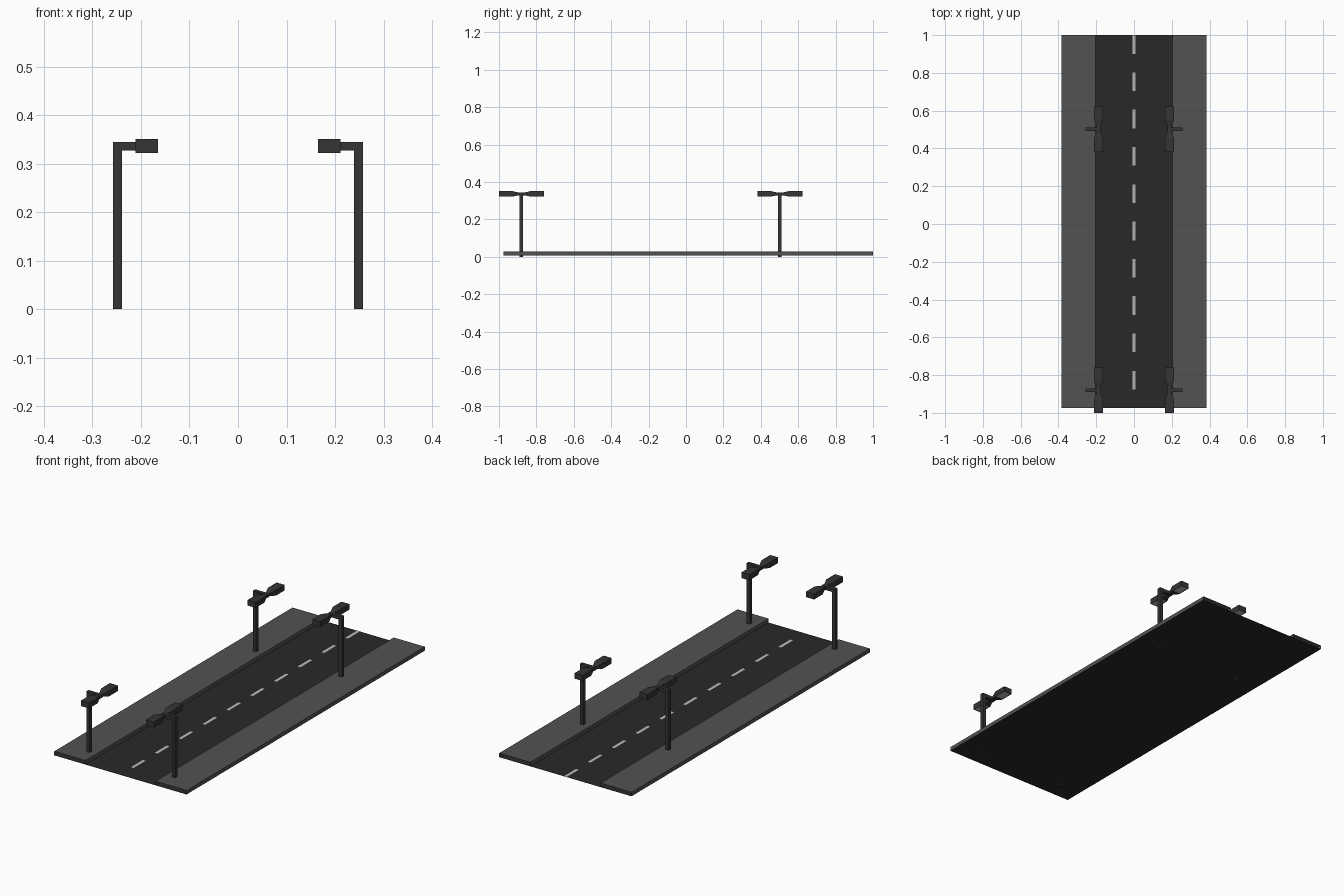
import bpy, bmesh

if "Cube" in bpy.data.objects:
    bpy.data.objects.remove(bpy.data.objects["Cube"])

Y0, Y1 = -0.975, 1.0          # road ends
ZR, ZS = 0.008, 0.029         # road level, pavement level
SEG = (Y1 - Y0) / 20          # dash length


def material(name, v):
    m = bpy.data.materials.new(name)
    m.diffuse_color = (v, v, v, 1)
    m.use_nodes = True
    m.node_tree.nodes["Principled BSDF"].inputs["Base Color"].default_value = m.diffuse_color
    return m


asphalt = material("asphalt", 0.022)
concrete = material("concrete", 0.085)
paint = material("paint", 0.5)
metal = material("dark_metal", 0.035)
glass = material("lamp_glass", 0.5)


def finish(name, bm, *mats):
    me = bpy.data.meshes.new(name)
    bm.to_mesh(me)
    bm.free()
    ob = bpy.data.objects.new(name, me)
    for m in mats:
        me.materials.append(m)
    bpy.context.collection.objects.link(ob)
    return ob


def add_loft(bm, rings, caps=True):
    """Join successive rings of points with quads, optionally capping both ends."""
    vs = [[bm.verts.new(p) for p in r] for r in rings]
    n = len(vs[0])
    for a, b in zip(vs, vs[1:]):
        for i in range(n):
            j = (i + 1) % n
            bm.faces.new((a[i], a[j], b[j], b[i]))
    if caps:
        bm.faces.new(vs[0][::-1])
        bm.faces.new(vs[-1])
    bmesh.ops.recalc_face_normals(bm, faces=bm.faces)


def add_rect(bm, x0, x1, y0, y1, z):
    bm.faces.new([bm.verts.new(p) for p in
                  ((x0, y0, z), (x1, y0, z), (x1, y1, z), (x0, y1, z))])


# Road sheet running under both pavements
bm = bmesh.new()
add_rect(bm, -0.384, 0.384, Y0, Y1, ZR)
finish("road", bm, asphalt)

# Dashed centre line
bm = bmesh.new()
for k in range(10):
    top = Y1 - 2 * k * SEG
    add_rect(bm, -0.008, 0.008, top - SEG, top, ZR + 0.001)
finish("centre_line", bm, paint)

# Pavements: kerb face, top and outer face, open at the ends
for side, label in ((-1, "left"), (1, "right")):
    bm = bmesh.new()
    prof = [(0.204, ZR), (0.204, ZS), (0.384, ZS), (0.384, ZR)]
    rows = [[bm.verts.new((side * x, y, z)) for x, z in prof] for y in (Y0, Y1)]
    for i in range(3):
        f = [rows[0][i], rows[0][i + 1], rows[1][i + 1], rows[1][i]]
        bm.faces.new(f if side > 0 else f[::-1])
    finish("pavement_" + label, bm, concrete)


def lamp_post(side, yc, label):
    # Square post with mitred arm
    bm = bmesh.new()
    h = 0.0095
    path = [((0.258, 0), (0.239, 0)),
            ((0.258, 0.345), (0.239, 0.327)),
            ((0.178, 0.345), (0.178, 0.327))]
    rings = [[(side * o[0], yc - h, o[1]), (side * i[0], yc - h, i[1]),
              (side * i[0], yc + h, i[1]), (side * o[0], yc + h, o[1])]
             for o, i in path]
    add_loft(bm, rings)
    finish("lamp_post_" + label, bm, metal)

    # Double head: two boxes tapering to a narrow neck
    bm = bmesh.new()
    wide, neck = (0.0232, 0.322, 0.351), (0.0115, 0.329, 0.344)
    sections = [(-0.12, wide), (-0.048, wide), (-0.016, neck),
                (0.016, neck), (0.048, wide), (0.12, wide)]
    xc = side * 0.188
    rings = [[(xc - w, yc + y, a), (xc + w, yc + y, a),
              (xc + w, yc + y, b), (xc - w, yc + y, b)]
             for y, (w, a, b) in sections]
    add_loft(bm, rings)
    # Recessed glass panels underneath
    lower = [f for f in bm.faces if f.normal.z < -0.99
             and f.calc_center_median().z < 0.325]
    bmesh.ops.inset_individual(bm, faces=lower, thickness=0.005)
    bmesh.ops.translate(bm, vec=(0, 0, 0.002),
                        verts=list({v for f in lower for v in f.verts}))
    for f in lower:
        f.material_index = 1
    finish("lamp_head_" + label, bm, metal, glass)


# Four street lamps
for yc, row in ((0.502, "back"), (-0.880, "front")):
    for side, label in ((-1, "left"), (1, "right")):
        lamp_post(side, yc, row + "_" + label)
